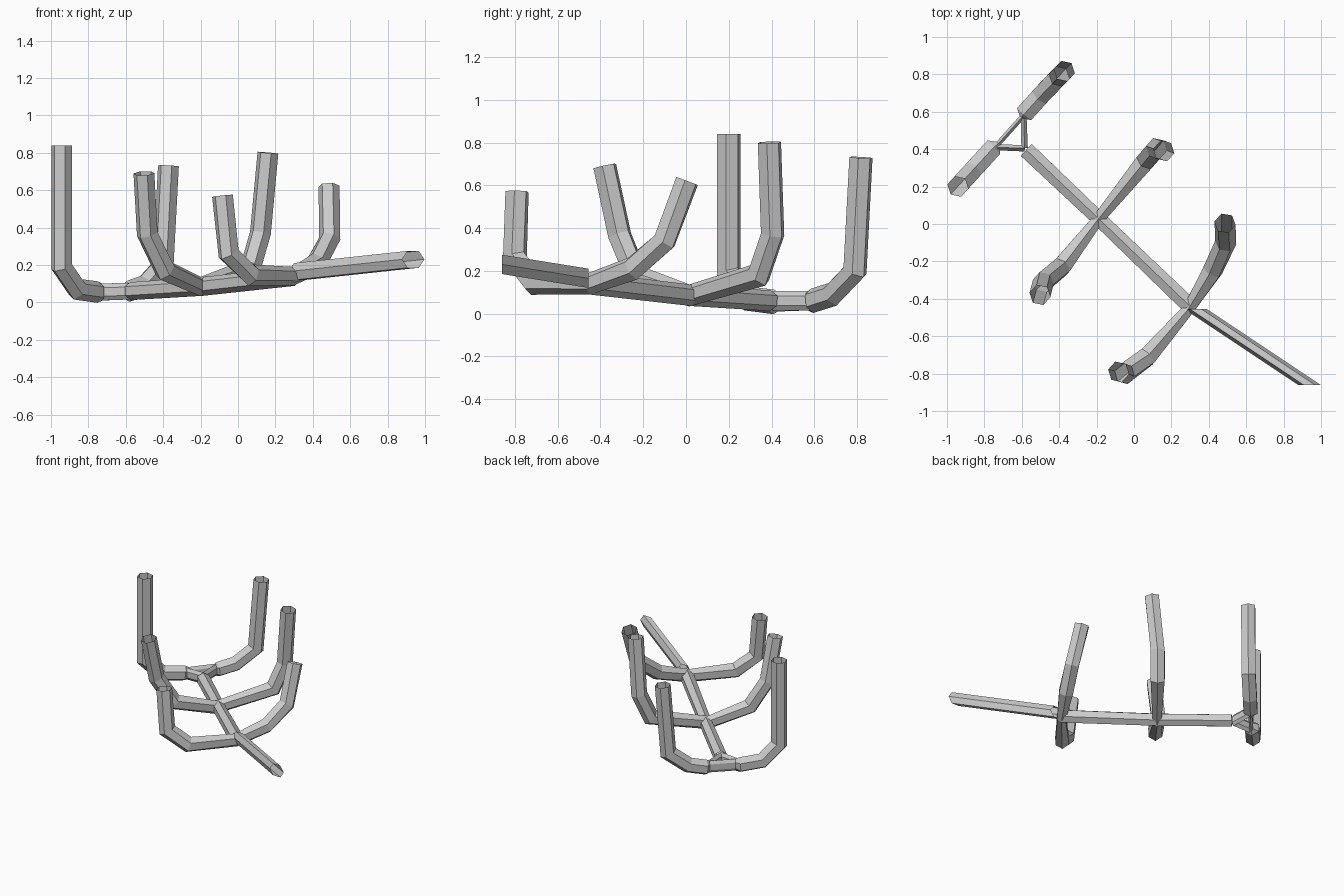
import bpy, bmesh, math
from mathutils import Vector

if "Cube" in bpy.data.objects:
    bpy.data.objects.remove(bpy.data.objects["Cube"])

R = 0.057


def tube(name, pts, side=None, radii=None, ring_normal=None, turn=math.pi / 2):
    """Open six-sided tube with mitred bends; radii = (sideways, in-plane) per point."""
    P = [Vector(p) for p in pts]
    n = len(P)
    radii = radii or [(R, R)] * n
    bm = bmesh.new()
    rings = []
    for i, p in enumerate(P):
        a = (P[i] - P[i - 1]).normalized() if i else (P[1] - P[0]).normalized()
        b = (P[i + 1] - P[i]).normalized() if i < n - 1 else a
        t = Vector(ring_normal) if ring_normal else (a + b).normalized()
        stretch = 1 if ring_normal else 1 / max(t.dot(a), 0.7)
        s = Vector(side) if side else t.cross(Vector((0, 0, 1)))
        u = (s - t * s.dot(t)).normalized()
        v = t.cross(u)
        ring = []
        for k in range(6):
            ang = turn + k * math.pi / 3
            ring.append(bm.verts.new(p + u * math.cos(ang) * radii[i][0]
                                     + v * math.sin(ang) * radii[i][1] * stretch))
        rings.append(ring)
    for r0, r1 in zip(rings, rings[1:]):
        for k in range(6):
            j = (k + 1) % 6
            bm.faces.new((r0[k], r0[j], r1[j], r1[k]))
    bmesh.ops.recalc_face_normals(bm, faces=bm.faces)
    me = bpy.data.meshes.new(name)
    bm.to_mesh(me)
    bm.free()
    ob = bpy.data.objects.new(name, me)
    bpy.context.collection.objects.link(ob)
    return ob


spine_dir = (0.74, -0.67, 0)
full, neck, thin = (R, R), (0.035, 0.05), (0.016, 0.045)

# front rib
tube("front_rib", [(-0.083, -0.79, 0.57), (-0.05, -0.80, 0.26), (0.07, -0.71, 0.145),
                   (0.295, -0.45, 0.14), (0.42, -0.25, 0.21), (0.49, -0.10, 0.34),
                   (0.487, 0.005, 0.62)], spine_dir,
     [full, full, full, neck, full, full, full])

# middle rib
tube("middle_rib", [(-0.503, -0.38, 0.69), (-0.485, -0.31, 0.365), (-0.39, -0.23, 0.17),
                    (-0.20, 0.015, 0.085), (0.065, 0.34, 0.18), (0.12, 0.405, 0.37),
                    (0.16, 0.39, 0.80)], spine_dir,
     [full, full, full, neck, full, full, full])

# rear rib, pinched flat where the spine forks into it
tube("rear_rib", [(-0.942, 0.20, 0.84), (-0.942, 0.20, 0.19), (-0.86, 0.29, 0.07),
                  (-0.75, 0.41, 0.055), (-0.725, 0.43, 0.055), (-0.60, 0.57, 0.06),
                  (-0.585, 0.59, 0.06), (-0.50, 0.685, 0.09), (-0.40, 0.79, 0.2),
                  (-0.372, 0.818, 0.73)], spine_dir,
     [full, full, full, full, thin, thin, full, full, full, full])

# spine from front rib to rear fork
tube("spine", [(0.30, -0.44, 0.14), (-0.19, 0.03, 0.085), (-0.575, 0.395, 0.06)],
     None, [(0.05, 0.052), (0.045, 0.05), (0.05, 0.048)])

# fork struts
for name, end in (("fork_strut_left", (-0.74, 0.41, 0.055)),
                  ("fork_strut_right", (-0.59, 0.58, 0.06))):
    tube(name, [(-0.585, 0.405, 0.06), end], None, [(0.02, 0.045), (0.018, 0.045)])

# neck blade, cut square to the front
tube("front_spar", [(0.33, -0.455, 0.165), (0.937, -0.86, 0.23)], (1, 0, 0),
     [(0.06, 0.052)] * 2, (0, -1, 0), 0)
